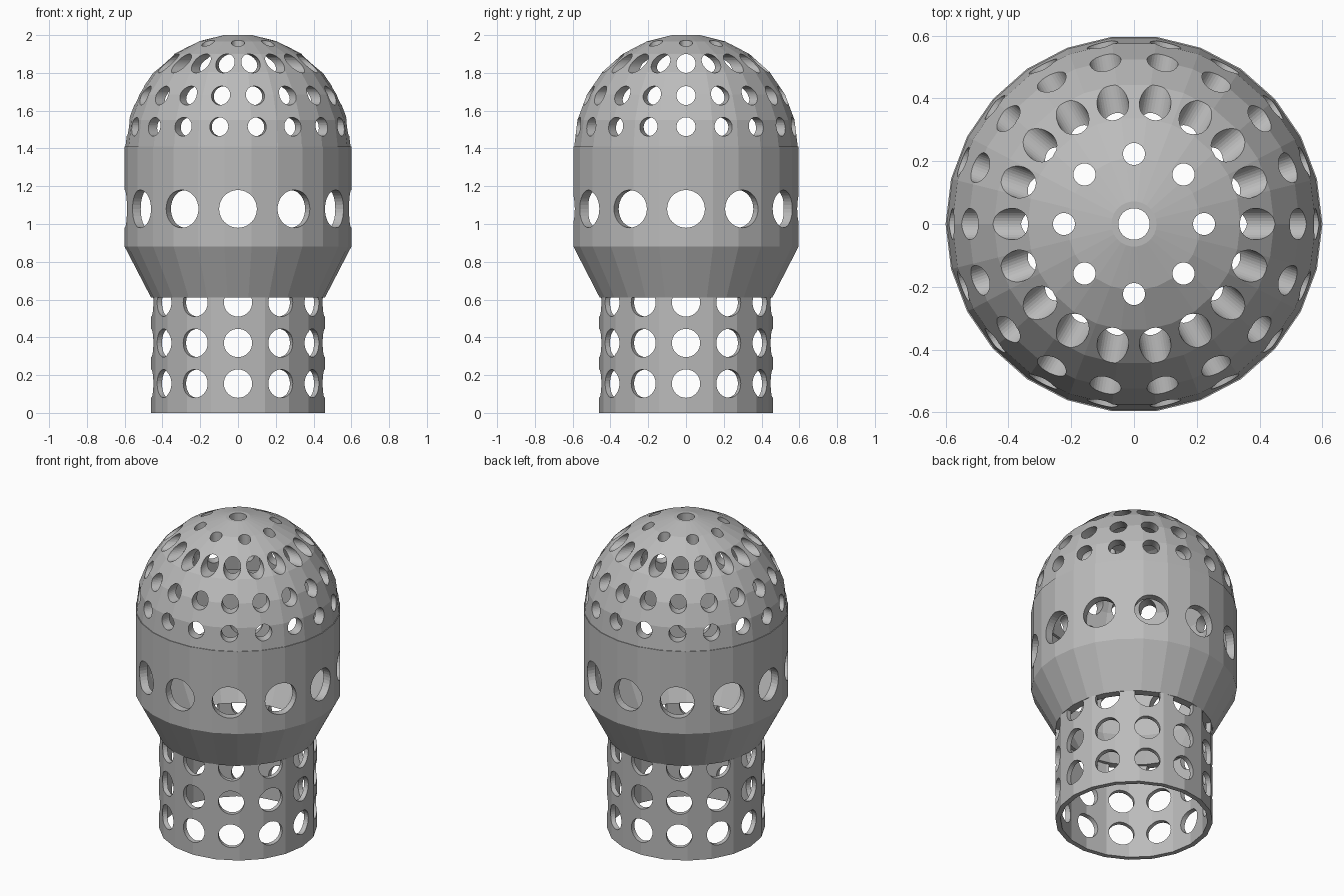
import bpy, bmesh, math
from mathutils import Matrix, Vector

cube = bpy.data.objects.get("Cube")
if cube:
    bpy.data.objects.remove(cube, do_unlink=True)

grey = bpy.data.materials.new("plain_grey")
grey.use_nodes = True
colour = (0.5, 0.5, 0.5, 1)
grey.diffuse_color = colour
grey.node_tree.nodes["Principled BSDF"].inputs["Base Color"].default_value = colour
up = Vector((0, 0, 1))


def make_object(name, bm):
    bmesh.ops.recalc_face_normals(bm, faces=bm.faces)
    mesh = bpy.data.meshes.new(name)
    bm.to_mesh(mesh)
    bm.free()
    mesh.materials.append(grey)
    obj = bpy.data.objects.new(name, mesh)
    bpy.context.collection.objects.link(obj)
    return obj


def spokes(count):
    """Unit directions spread evenly round the axis."""
    angles = [math.tau * i / count for i in range(count)]
    return [Vector((math.cos(a), math.sin(a), 0)) for a in angles]


def turned_shell(name, profile, sides):
    """Revolve a closed wall section of (radius, height) points."""
    bm = bmesh.new()
    rings = []
    for r, z in profile:
        if r == 0:
            rings.append([bm.verts.new((0, 0, z))] * sides)
        else:
            rings.append([bm.verts.new(d * r + up * z) for d in spokes(sides)])
    for a, b in zip(rings, rings[1:] + rings[:1]):
        if a[0] is a[1] and b[0] is b[1]:
            continue
        for i in range(sides):
            j = (i + 1) % sides
            bm.faces.new(list(dict.fromkeys((a[i], a[j], b[j], b[i]))))
    return make_object(name, bm)


def row(count, z, radius, inner, outer):
    """Radial rods (centre, axis, radius, length) for one row of holes."""
    return [(d * (inner + outer) / 2 + up * z, d, radius, outer - inner)
            for d in spokes(count)]


def drill(obj, rods):
    """Cut separate round rods out of an object."""
    bm = bmesh.new()
    for centre, axis, radius, length in rods:
        turn = axis.to_track_quat('Z', 'Y').to_matrix().to_4x4()
        bmesh.ops.create_cone(bm, cap_ends=True, segments=32, radius1=radius,
                              radius2=radius, depth=length,
                              matrix=Matrix.Translation(centre) @ turn)
    cutter = make_object("hole_cutter", bm)
    cutter.hide_render = True
    mod = obj.modifiers.new("holes", 'BOOLEAN')
    mod.operation = 'DIFFERENCE'
    mod.solver = 'MANIFOLD'
    mod.object = cutter
    bpy.context.view_layer.objects.active = obj
    bpy.ops.object.modifier_apply(modifier=mod.name)
    bpy.data.objects.remove(cutter, do_unlink=True)


# Lower tube with three rows of holes
tube = turned_shell("lower_tube", [(0.46, 0), (0.46, 0.612), (0.43, 0.612), (0.43, 0)], 20)
drill(tube, [rod for z in (0.155, 0.37, 0.585) for rod in row(12, z, 0.075, 0.32, 0.6)])

# Flared collar and drum with one row of large holes
drum = turned_shell("flared_drum", [(0.46, 0.61), (0.6, 0.88), (0.6, 1.41),
                                    (0.55, 1.41), (0.55, 0.89), (0.41, 0.61)], 26)
drill(drum, row(12, 1.08, 0.1, 0.45, 0.75))

# Domed cap: flat-topped sphere rings outside and inside
centre_z, steps = 1.409, 13
polar = [math.pi * (i + 0.5) / steps for i in range(steps // 2 + 1)]


def dome_wall(radius):
    return [(radius * math.sin(a), centre_z + radius * math.cos(a)) for a in polar]


outer_wall, inner_wall = dome_wall(0.596), dome_wall(0.535)
poles = [(0, outer_wall[0][1]), (0, inner_wall[0][1])]
dome = turned_shell("dome", outer_wall[::-1] + poles + inner_wall, 26)

# Side holes of the dome; the upper row is cut in two alternating sets
upper_row = row(18, 1.85, 0.05, 0.16, 0.75)
drill(dome, row(18, 1.515, 0.05, 0.4, 0.75) + row(18, 1.68, 0.05, 0.36, 0.75) + upper_row[::2])
drill(dome, upper_row[1::2])

# Vertical holes in the crown
crown = [(d * 0.223 + up * 2, up, 0.035, 0.28) for d in spokes(8)]
drill(dome, crown + [(up * 2, up, 0.05, 0.28)])
